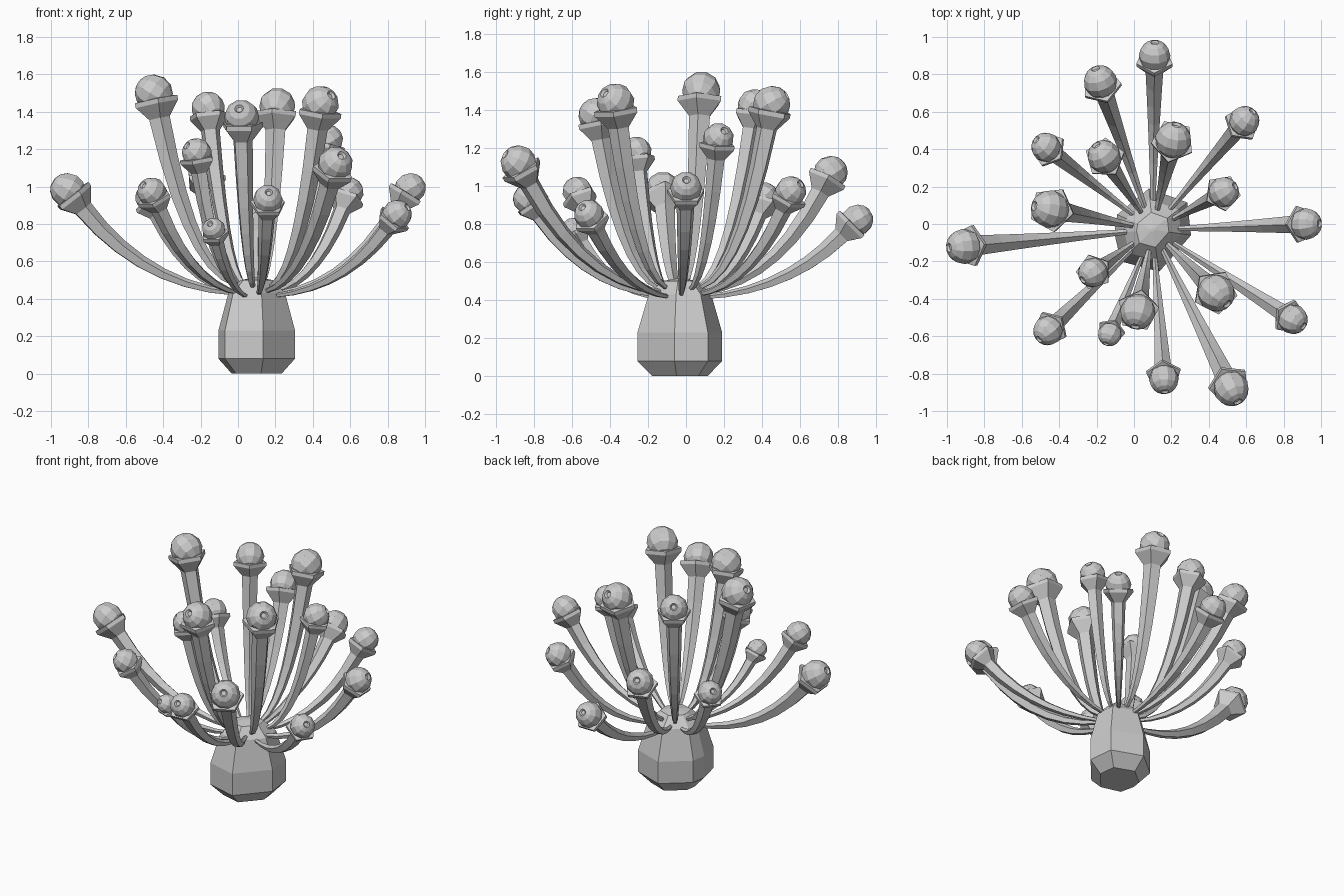
import bpy
import math
from mathutils import Vector, Matrix

cube = bpy.data.objects.get("Cube")
if cube:
    bpy.data.objects.remove(cube)

grey = bpy.data.materials.new("plain grey")
grey.use_nodes = True
grey.diffuse_color = (0.6, 0.6, 0.6, 1)
grey.node_tree.nodes["Principled BSDF"].inputs["Base Color"].default_value = (0.6, 0.6, 0.6, 1)


def loft(name, rings):
    """Skin a list of equal-sized point rings, capping both ends."""
    n = len(rings[0])
    verts = [p for ring in rings for p in ring]
    faces = [list(range(n))[::-1], [len(verts) - n + i for i in range(n)]]
    for k in range(len(rings) - 1):
        for i in range(n):
            j = (i + 1) % n
            faces.append([k * n + i, k * n + j, (k + 1) * n + j, (k + 1) * n + i])
    mesh = bpy.data.meshes.new(name)
    mesh.from_pydata(verts, [], faces)
    mesh.materials.append(grey)
    obj = bpy.data.objects.new(name, mesh)
    bpy.context.collection.objects.link(obj)
    return obj


def ring(centre, u, v, radius, sides):
    angles = [2 * math.pi * i / sides for i in range(sides)]
    return [centre + radius * (u * math.cos(a) + v * math.sin(a)) for a in angles]


# Pot: irregular seven-sided outline, scaled at each height
CORE = Vector((0.1, -0.03, 0))
outline = [(0.035, -0.225), (0.205, -0.03), (0.185, 0.145), (-0.02, 0.22),
           (-0.19, 0.08), (-0.205, -0.02), (-0.17, -0.17)]
levels = [(0, 0.65), (0.08, 1), (0.23, 1), (0.43, 0.74), (0.5, 0.42), (0.515, 0.05)]
loft("pot", [[CORE + Vector((x * s, y * s, z)) for x, y in outline] for z, s in levels])


# Stem: thin at the pot, thickening upward, flaring into a five-sided collar
def stem(centre, size, outward):
    side = Vector((-outward.y, outward.x, 0))
    start = CORE + outward * 0.11 + Vector((0, 0, 0.34 + 0.09 * centre.z))
    reach = (centre - start).dot(outward)
    rise = centre.z - start.z
    middle = start + outward * reach * 0.55 + Vector((0, 0, rise * 0.08))
    axis = (centre - middle).normalized()
    end = centre - axis * size * 1.35

    rings = []
    steps = 7
    for k in range(steps + 1):
        t = k / steps
        p = start * (1 - t) ** 2 + middle * 2 * t * (1 - t) + end * t * t
        d = ((middle - start) * (1 - t) + (end - middle) * t).normalized()
        rings.append(ring(p, d.cross(side), side, size * (0.14 + 0.44 * t), 5))
    inner = axis.cross(side)
    for along, width in [(-0.6, 1.2), (-0.35, 1.2), (-0.3, 0.8)]:
        rings.append(ring(centre + axis * size * along, inner, side, size * width, 5))
    loft("stem", rings)


# Bulb: faceted ball with a small sunken pore facing outward
def bulb(centre, size, outward):
    pole = (outward * 0.85 + Vector((0, 0, 0.5))).normalized()
    u = Vector((-outward.y, outward.x, 0))
    v = pole.cross(u)
    rings = []
    for deg in (176, 150, 120, 90, 60, 36, 15):
        a = math.radians(deg)
        rings.append(ring(centre + pole * size * math.cos(a), u, v, size * math.sin(a), 10))
    rings.append(ring(centre + pole * size * 0.84, u, v, size * 0.16, 10))
    loft("bulb", rings)


# Bulb centres and sizes
bulbs = [
    (0.11, 0.90, 0.82, 0.085), (-0.18, 0.76, 1.07, 0.09), (0.59, 0.55, 0.97, 0.082),
    (0.21, 0.45, 1.43, 0.098), (-0.47, 0.41, 0.94, 0.08), (-0.16, 0.36, 1.42, 0.09),
    (0.48, 0.17, 1.25, 0.082), (-0.45, 0.08, 1.50, 0.102), (0.92, 0.0, 0.99, 0.085),
    (-0.91, -0.12, 0.98, 0.095), (-0.22, -0.26, 1.18, 0.08), (0.44, -0.37, 1.44, 0.1),
    (0.02, -0.47, 1.37, 0.095), (0.85, -0.51, 0.85, 0.08), (-0.46, -0.57, 0.97, 0.08),
    (-0.13, -0.59, 0.77, 0.064), (0.16, -0.83, 0.93, 0.08), (0.52, -0.88, 1.12, 0.095),
]
for x, y, z, size in bulbs:
    centre = Vector((x, y, z))
    outward = Vector((x - CORE.x, y - CORE.y, 0)).normalized()
    stem(centre, size, outward)
    bulb(centre, size, outward)
